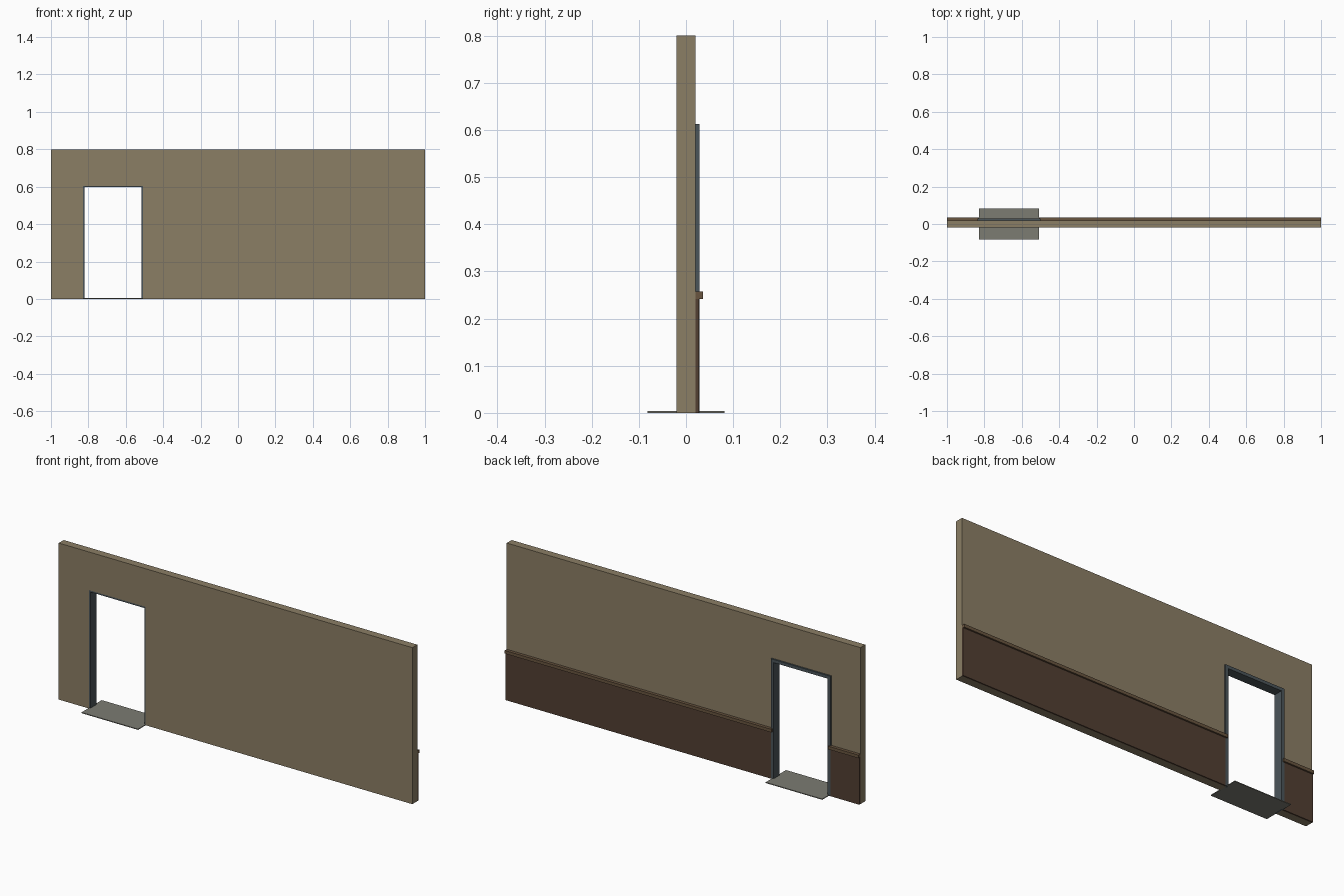
import bpy

if "Cube" in bpy.data.objects:
    bpy.data.objects.remove(bpy.data.objects["Cube"])


def material(name, rgb):
    m = bpy.data.materials.new(name)
    m.diffuse_color = (*rgb, 1)
    m.use_nodes = True
    m.node_tree.nodes["Principled BSDF"].inputs["Base Color"].default_value = m.diffuse_color
    return m


plaster = material("plaster", (0.26, 0.21, 0.13))
wood = material("dark_wood", (0.085, 0.05, 0.032))
trim = material("trim_wood", (0.14, 0.09, 0.05))
slate = material("slate_metal", (0.07, 0.09, 0.10))
stone = material("stone", (0.20, 0.20, 0.17))


def box(name, x, y, z, mat):
    """Box from (min, max) ranges on each axis."""
    bpy.ops.mesh.primitive_cube_add(
        size=1, location=[(a + b) / 2 for a, b in (x, y, z)])
    o = bpy.context.object
    o.name = name
    o.scale = [b - a for a, b in (x, y, z)]
    bpy.ops.object.transform_apply(location=False, rotation=False, scale=True)
    o.data.materials.append(mat)
    return o


L, R, TOP = -0.828, -0.508, 0.605   # door opening
H, T, F = 0.8, 0.02, 0.008          # wall height, half thickness, half trim width

# Wall sections with wainscot and chair rail on the back
for side, span in (("left", (-1, L)), ("right", (R, 1))):
    box("wall_" + side, span, (-T, T), (0, H), plaster)
    box("wainscot_" + side, span, (T, T + F), (0, 0.242), wood)
    box("chair_rail_" + side, span, (T, T + 2 * F), (0.241, 0.257), trim)

# Wall above the door
box("wall_header", (L, R), (-T, T), (TOP, H), plaster)

# Door frame, slightly proud of the back wall
depth = (-T + 0.0003, T + F + 0.0003)
for side, x in (("left", L), ("right", R)):
    box("door_jamb_" + side, (x - F, x + F), depth, (0, TOP + F), slate)
box("door_head", (L + F, R - F), depth, (TOP - F, TOP + F), slate)

# Threshold plate
box("threshold", (L, R), (-0.082, 0.082), (0, 0.004), stone)
